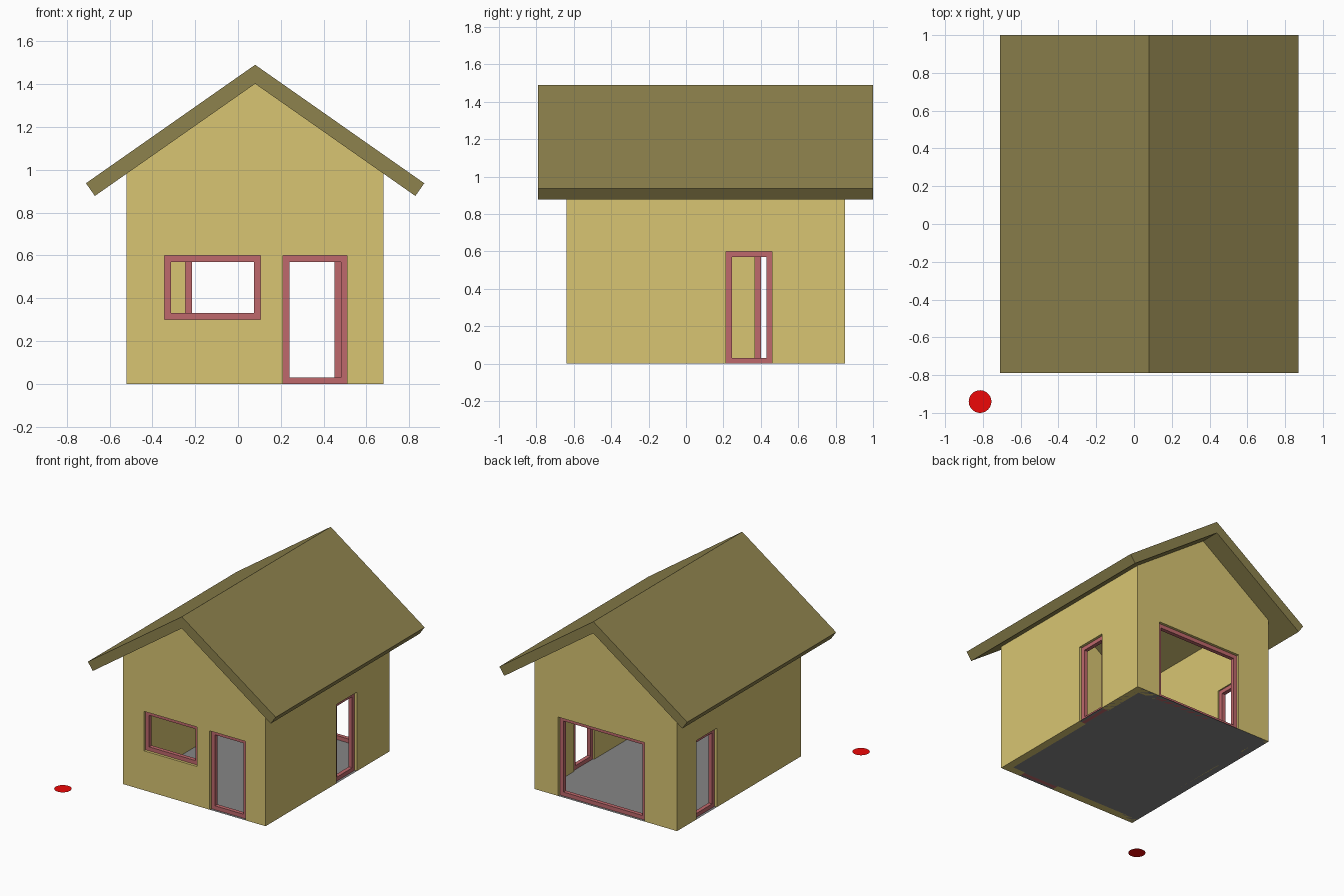
import bpy, bmesh, math

if "Cube" in bpy.data.objects:
    bpy.data.objects.remove(bpy.data.objects["Cube"])

X0, X1, Y0, Y1 = -0.52, 0.68, -0.64, 0.85     # outer wall faces
CX = (X0 + X1) / 2
T = 0.06                                      # wall thickness
PITCH = math.radians(35)
RIDGE, ROOF_T, HALF = 1.49, 0.0725, 0.79


def material(name, rgb):
    m = bpy.data.materials.new(name)
    m.diffuse_color = (*rgb, 1)
    m.use_nodes = True
    m.node_tree.nodes["Principled BSDF"].inputs["Base Color"].default_value = m.diffuse_color
    return m


WALL = material("wall_yellow", (0.69, 0.56, 0.17))
ROOF = material("roof_olive", (0.27, 0.225, 0.075))
FRAME = material("frame_red", (0.52, 0.14, 0.15))
FLOOR = material("floor_grey", (0.24, 0.24, 0.24))
RED = material("marker_red", (0.85, 0.002, 0.002))


def finish(name, bm, mat=None):
    bmesh.ops.recalc_face_normals(bm, faces=bm.faces)
    me = bpy.data.meshes.new(name)
    bm.to_mesh(me)
    bm.free()
    ob = bpy.data.objects.new(name, me)
    bpy.context.collection.objects.link(ob)
    if mat:
        me.materials.append(mat)
    return ob


def prism(name, pts, ya, yb, mat=None):
    """Extrude an x-z profile from ya to yb."""
    bm = bmesh.new()
    a = [bm.verts.new((x, ya, z)) for x, z in pts]
    b = [bm.verts.new((x, yb, z)) for x, z in pts]
    bm.faces.new(a)
    bm.faces.new(b)
    for i in range(len(pts)):
        j = (i + 1) % len(pts)
        bm.faces.new((a[i], a[j], b[j], b[i]))
    return finish(name, bm, mat)


def box(name, x0, x1, y0, y1, z0, z1):
    return prism(name, [(x0, z0), (x1, z0), (x1, z1), (x0, z1)], y0, y1)


def frame(name, wall, a0, a1, z0, z1, w=0.03, recess=0.02, depth=0.03):
    """Rectangular frame set into the named wall."""
    face, s = {"front": (Y0, 1), "back": (Y1, -1), "left": (X0, 1), "right": (X1, -1)}[wall]
    bm = bmesh.new()
    rings = []
    for d in (recess, recess + depth):
        for k in (0, w):
            ring = []
            for a, z in ((a0 + k, z0 + k), (a1 - k, z0 + k), (a1 - k, z1 - k), (a0 + k, z1 - k)):
                p = face + s * d
                ring.append(bm.verts.new((a, p, z) if wall in ("front", "back") else (p, a, z)))
            rings.append(ring)
    for m, n in ((0, 1), (1, 3), (3, 2), (2, 0)):
        for i in range(4):
            j = (i + 1) % 4
            bm.faces.new((rings[m][i], rings[m][j], rings[n][j], rings[n][i]))
    finish(name, bm, FRAME)


# roof: one folded slab
tan, sin, cos = math.tan(PITCH), math.sin(PITCH), math.cos(PITCH)
inner_ridge = RIDGE - ROOF_T / cos
tip_z = RIDGE - HALF * tan
dx, dz = ROOF_T * sin, ROOF_T * cos
prism("roof", [(CX - HALF, tip_z), (CX, RIDGE), (CX + HALF, tip_z),
               (CX + HALF - dx, tip_z - dz), (CX, inner_ridge), (CX - HALF + dx, tip_z - dz)],
      -0.79, 1.0, ROOF)

# gabled walls, hollowed and pierced
eave = inner_ridge - (X1 - CX) * tan
walls = prism("walls", [(X0, 0), (X1, 0), (X1, eave), (CX, inner_ridge), (X0, eave)], Y0, Y1, WALL)
openings = [("front_window", "front", -0.343, 0.105, 0.30, 0.60),
            ("front_door", "front", 0.21, 0.51, 0, 0.60),
            ("back_window", "back", -0.245, 0.48, 0, 0.60),
            ("right_door", "right", 0.215, 0.46, 0, 0.60),
            ("left_door", "left", 0.37, 0.615, 0, 0.60)]
cutters = [box("cavity_cutter", X0 + T, X1 - T, Y0 + T, Y1 - T, -0.2, 2)]
for name, wall, a0, a1, z0, z1 in openings:
    frame(name + "_frame", wall, a0, a1, z0, z1)
    lo = z0 if z0 else -0.1
    c = {"front": Y0, "back": Y1, "left": X0, "right": X1}[wall]
    span = (c - 0.1, c + 0.1)
    if wall in ("front", "back"):
        cutters.append(box(name + "_cutter", a0, a1, *span, lo, z1))
    else:
        cutters.append(box(name + "_cutter", *span, a0, a1, lo, z1))
for c in cutters:
    m = walls.modifiers.new(c.name, "BOOLEAN")
    m.operation, m.solver, m.object = "DIFFERENCE", "EXACT", c
    c.hide_render = True
dg = bpy.context.evaluated_depsgraph_get()
cut = bpy.data.meshes.new_from_object(walls.evaluated_get(dg))
walls.modifiers.clear()
walls.data = cut
for c in cutters:
    bpy.data.objects.remove(c)

# floor sheet
bm = bmesh.new()
bm.faces.new([bm.verts.new((x, y, 0)) for x, y in ((X0, Y0), (X1, Y0), (X1, Y1), (X0, Y1))])
finish("floor", bm, FLOOR)

# flat red disc on the ground
bm = bmesh.new()
bmesh.ops.create_circle(bm, cap_ends=True, segments=32, radius=0.06)
disc = finish("ground_disc", bm, RED)
disc.location = (-0.815, -0.94, 0)
